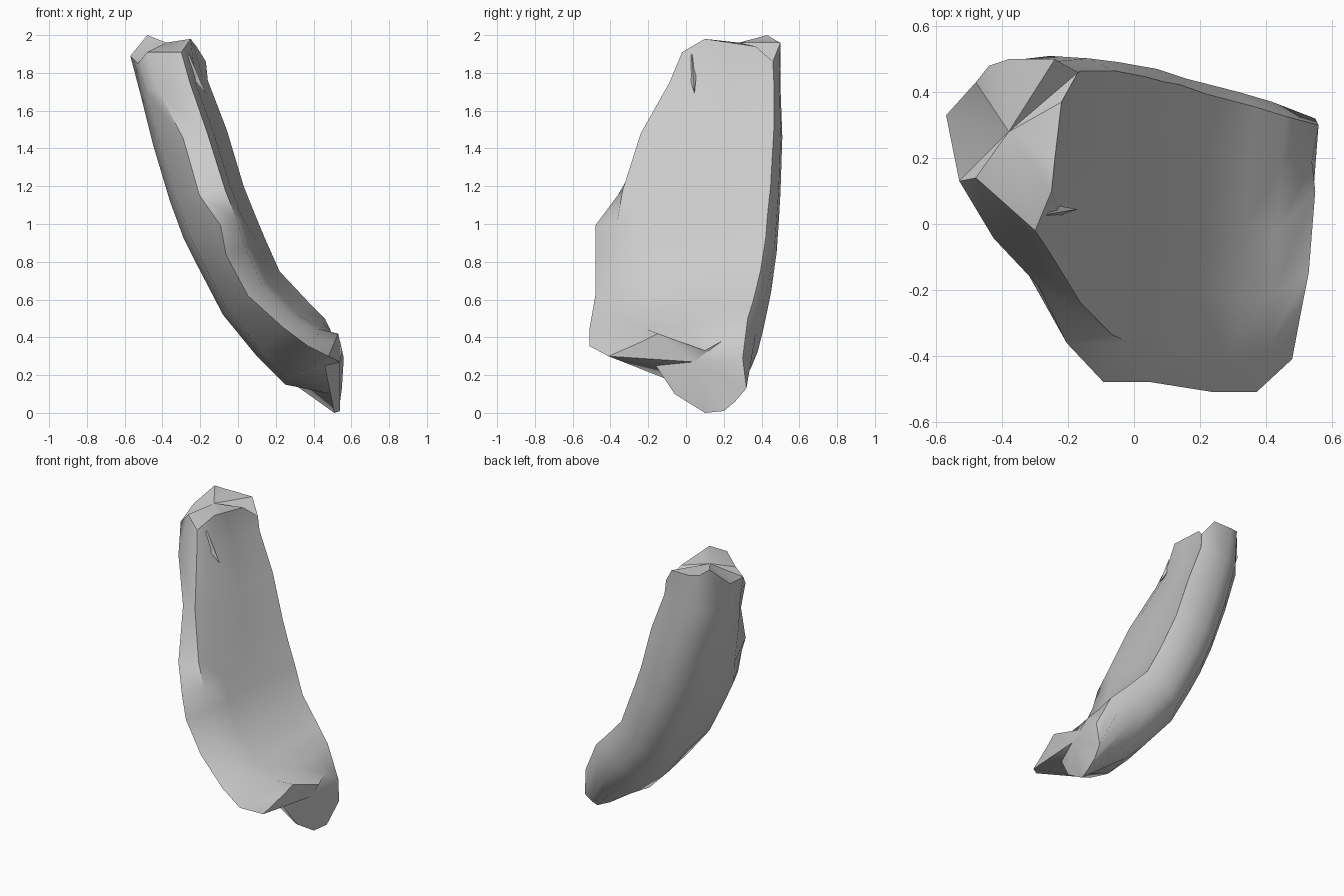
import bpy
import bmesh
import math
from mathutils import Vector

default_cube = bpy.data.objects.get("Cube")
if default_cube:
    bpy.data.objects.remove(default_cube, do_unlink=True)


def make_material(name, colour):
    material = bpy.data.materials.new(name)
    material.use_nodes = True
    material.diffuse_color = colour
    material.node_tree.nodes["Principled BSDF"].inputs["Base Color"].default_value = colour
    return material


def cross_section(outer, inner, front, back, belly, lip, crease):
    """Ring around the slab; depth runs outer to inner, span runs front to back."""
    profile = [
        (0, .62), (.09, belly), lip, crease,
        (crease[0] + .08, crease[1] + .18), (.88, .55), (.94, .78), (1, .94),
        (.8, .99), (.5, 1), (.25, .96), (.07, .83),
    ]
    ring = []
    for depth, span in profile:
        x = outer[0] + (inner[0] - outer[0]) * depth
        z = outer[1] + (inner[1] - outer[1]) * depth
        y = front + (back - front) * span
        ring.append(Vector((x, y, z)))
    return ring


# Uneven broken rim at the top
top_rim = [
    (-.57, .33, 1.89), (-.53, .13, 1.85), (-.48, .14, 1.91), (-.3, -.02, 1.91),
    (-.25, .1, 1.98), (-.24, .2, 1.965), (-.22, .37, 1.94), (-.17, .46, 1.86),
    (-.24, .5, 1.96), (-.38, .5, 1.96), (-.44, .48, 1.97), (-.48, .43, 2.0),
]

# Curved body: outer xz, inner xz, front y, back y, belly span,
# then depth and span of the front lip and of the inner crease
body_stations = [
    ((-.52, 1.7), (-.16, 1.76), -.09, .5, .32, (.26, .08), (.74, 0)),
    ((-.45, 1.42), (-.06, 1.5), -.24, .51, .34, (.41, .07), (.74, 0)),
    ((-.36, 1.12), (.03, 1.2), -.37, .5, .35, (.4, .01), (.75, .04)),
    ((-.29, .93), (.09, 1.05), -.48, .49, .33, (.52, 0), (.75, .12)),
    ((-.21, .77), (.14, .93), -.48, .48, .32, (.42, 0), (.7, .12)),
    ((-.08, .52), (.22, .75), -.48, .45, .32, (.44, 0), (.69, .12)),
    ((.1, .3), (.37, .59), -.51, .41, .34, (.52, 0), (.7, .13)),
    ((.25, .15), (.46, .5), -.51, .38, .45, (.58, 0), (.76, .16)),
]

# Notched broken rim at the foot
foot_rim = [
    (.49, -.06, .1), (.46, -.16, .25), (.48, -.41, .3), (.51, -.25, .37),
    (.53, -.15, .42), (.55, .1, .33), (.54, .19, .38), (.56, .3, .29),
    (.55, .32, .13), (.54, .26, .06), (.54, .2, .01), (.51, .1, 0),
]


def loft(bm, rings):
    loops = [[bm.verts.new(point) for point in ring] for ring in rings]
    count = len(loops[0])
    for upper, lower in zip(loops, loops[1:]):
        for i in range(count):
            j = (i + 1) % count
            bm.faces.new((upper[i], upper[j], lower[j], lower[i]))
    return loops


def close_end(bm, loop, centre):
    """Close a rim with a fan of facets around one point."""
    tip = bm.verts.new(centre)
    for i, vert in enumerate(loop):
        bm.faces.new((vert, loop[(i + 1) % len(loop)], tip))


def finish(name, bm, material):
    """Turn the bmesh into a part with soft facets and crisp broken edges."""
    bmesh.ops.recalc_face_normals(bm, faces=bm.faces[:])
    mesh = bpy.data.meshes.new(name)
    bm.to_mesh(mesh)
    bm.free()
    mesh.materials.append(material)
    part = bpy.data.objects.new(name, mesh)
    bpy.context.collection.objects.link(part)
    bpy.ops.object.select_all(action="DESELECT")
    part.select_set(True)
    bpy.context.view_layer.objects.active = part
    bpy.ops.object.shade_smooth_by_angle(angle=math.radians(42))


grey = make_material("plain grey", (.6, .6, .6, 1))

# Body lofted between both rims, with capped ends
body = bmesh.new()
rings = [top_rim] + [cross_section(*station) for station in body_stations] + [foot_rim]
loops = loft(body, rings)
close_end(body, loops[0], (-.38, .28, 1.96))
close_end(body, loops[-1], (.54, .04, .27))
finish("curved_shard", body, grey)

# Small splinter hanging below the top rim on the inner face
splinter = bmesh.new()
for point in [(-.3, 0, 1.84), (-.26, .03, 1.9), (-.26, .06, 1.84), (-.17, .045, 1.69)]:
    splinter.verts.new(point)
bmesh.ops.convex_hull(splinter, input=splinter.verts[:])
finish("splinter", splinter, grey)
